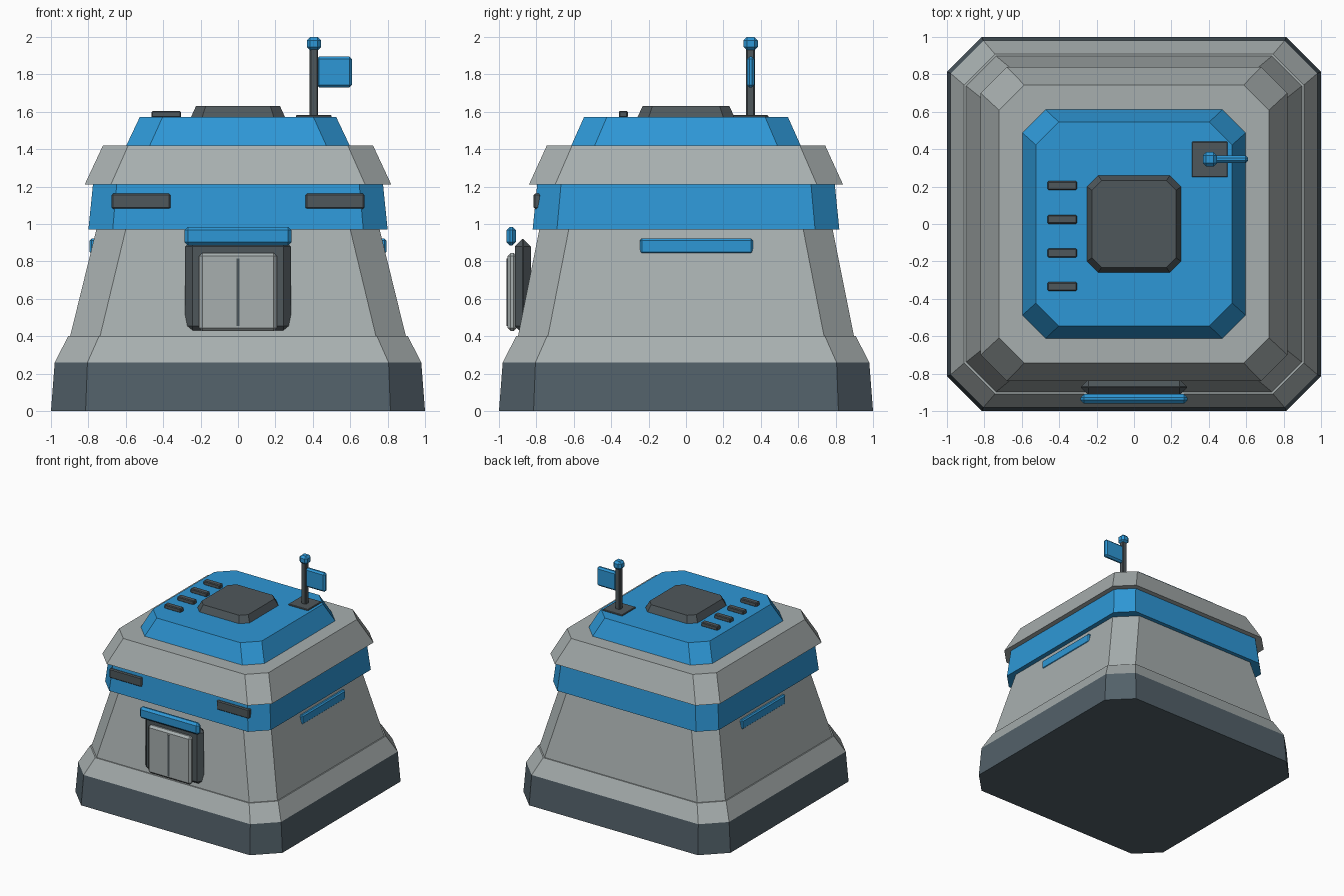
import bpy, bmesh
from mathutils import Vector

if "Cube" in bpy.data.objects:
    bpy.data.objects.remove(bpy.data.objects["Cube"])


def material(name, rgb):
    m = bpy.data.materials.new(name)
    m.diffuse_color = (*rgb, 1.0)
    m.use_nodes = True
    m.node_tree.nodes["Principled BSDF"].inputs["Base Color"].default_value = m.diffuse_color
    return m


BLUE = material("blue paint", (0.027, 0.31, 0.67))
GREY = material("light grey wall", (0.39, 0.43, 0.43))
SLATE = material("slate base", (0.085, 0.118, 0.142))
DARK = material("dark grey metal", (0.078, 0.096, 0.105))


def finish(name, bm, mat):
    bmesh.ops.recalc_face_normals(bm, faces=bm.faces)
    me = bpy.data.meshes.new(name)
    bm.to_mesh(me)
    bm.free()
    ob = bpy.data.objects.new(name, me)
    bpy.context.collection.objects.link(ob)
    me.materials.append(mat)
    return ob


def tier(name, mat, bottom, top):
    """Tapered square block with cut corners; each end is (z, half x, half y, cut)."""
    bm = bmesh.new()
    rings = []
    for z, x, y, c in (bottom, top):
        pts = [(x, -y + c), (x, y - c), (x - c, y), (-x + c, y),
               (-x, y - c), (-x, -y + c), (-x + c, -y), (x - c, -y)]
        rings.append([bm.verts.new((px, py, z)) for px, py in pts])
    lo, hi = rings
    bm.faces.new(lo[::-1])
    bm.faces.new(hi)
    for i in range(8):
        j = (i + 1) % 8
        bm.faces.new((lo[i], lo[j], hi[j], hi[i]))
    return finish(name, bm, mat)


def box(name, mat, x, y, z, bevel=0.0):
    """Chamfered box given by its (min, max) range on each axis."""
    bm = bmesh.new()
    bmesh.ops.create_cube(bm, size=1.0)
    for v in bm.verts:
        v.co = Vector([(r[0] + r[1]) / 2 + c * (r[1] - r[0])
                       for r, c in zip((x, y, z), v.co)])
    if bevel:
        bmesh.ops.bevel(bm, geom=bm.edges[:], offset=bevel, segments=1,
                        affect='EDGES', profile=0.5)
    return finish(name, bm, mat)


# Stacked building body
tier("base", SLATE, (0, 1.0, 1.0, 0.185), (0.26, 0.98, 0.98, 0.175))
tier("base_collar", GREY, (0.26, 0.98, 0.98, 0.175), (0.40, 0.908, 0.908, 0.165))
tier("wall", GREY, (0.39, 0.90, 0.90, 0.16), (0.98, 0.755, 0.782, 0.157))
tier("blue_band", BLUE, (0.97, 0.80, 0.82, 0.13), (1.215, 0.775, 0.795, 0.127))
tier("upper_ring", GREY, (1.21, 0.82, 0.84, 0.14), (1.42, 0.722, 0.744, 0.135))
tier("roof", BLUE, (1.42, 0.597, 0.613, 0.125), (1.572, 0.525, 0.545, 0.122))
tier("roof_hatch", DARK, (1.57, 0.252, 0.26, 0.06), (1.63, 0.225, 0.232, 0.052))

# Roof vents
for i in range(4):
    y = 0.205 - 0.18 * i
    box(f"roof_vent_{i + 1}", DARK, (-0.462, -0.305), (y - 0.024, y + 0.024),
        (1.568, 1.605), 0.006)

# Flag mast
box("mast_plate", DARK, (0.31, 0.50), (0.25, 0.44), (1.565, 1.582), 0.004)
box("mast", DARK, (0.383, 0.429), (0.322, 0.368), (1.57, 1.95), 0.007)
box("mast_cap", BLUE, (0.368, 0.444), (0.308, 0.384), (1.928, 2.0), 0.018)
box("flag", BLUE, (0.42, 0.61), (0.325, 0.367), (1.73, 1.895), 0.014)

# Entrance
box("door_frame", DARK, (-0.283, 0.283), (-0.915, -0.83), (0.415, 0.92), 0.04)
box("door", GREY, (-0.208, 0.208), (-0.955, -0.905), (0.427, 0.846), 0.018)
box("door_slit", DARK, (-0.009, 0.009), (-0.959, -0.95), (0.455, 0.815))
box("door_awning", BLUE, (-0.286, 0.286), (-0.96, -0.91), (0.885, 0.985), 0.018)

# Front windows and side trim strips, mirrored left and right
for side, s in (("left", -1), ("right", 1)):
    box(f"window_{side}", DARK, sorted((s * 0.36, s * 0.675)), (-0.815, -0.775),
        (1.08, 1.162), 0.008)
    box(f"trim_strip_{side}", BLUE, sorted((s * 0.74, s * 0.793)), (-0.246, 0.357),
        (0.84, 0.922), 0.01)
